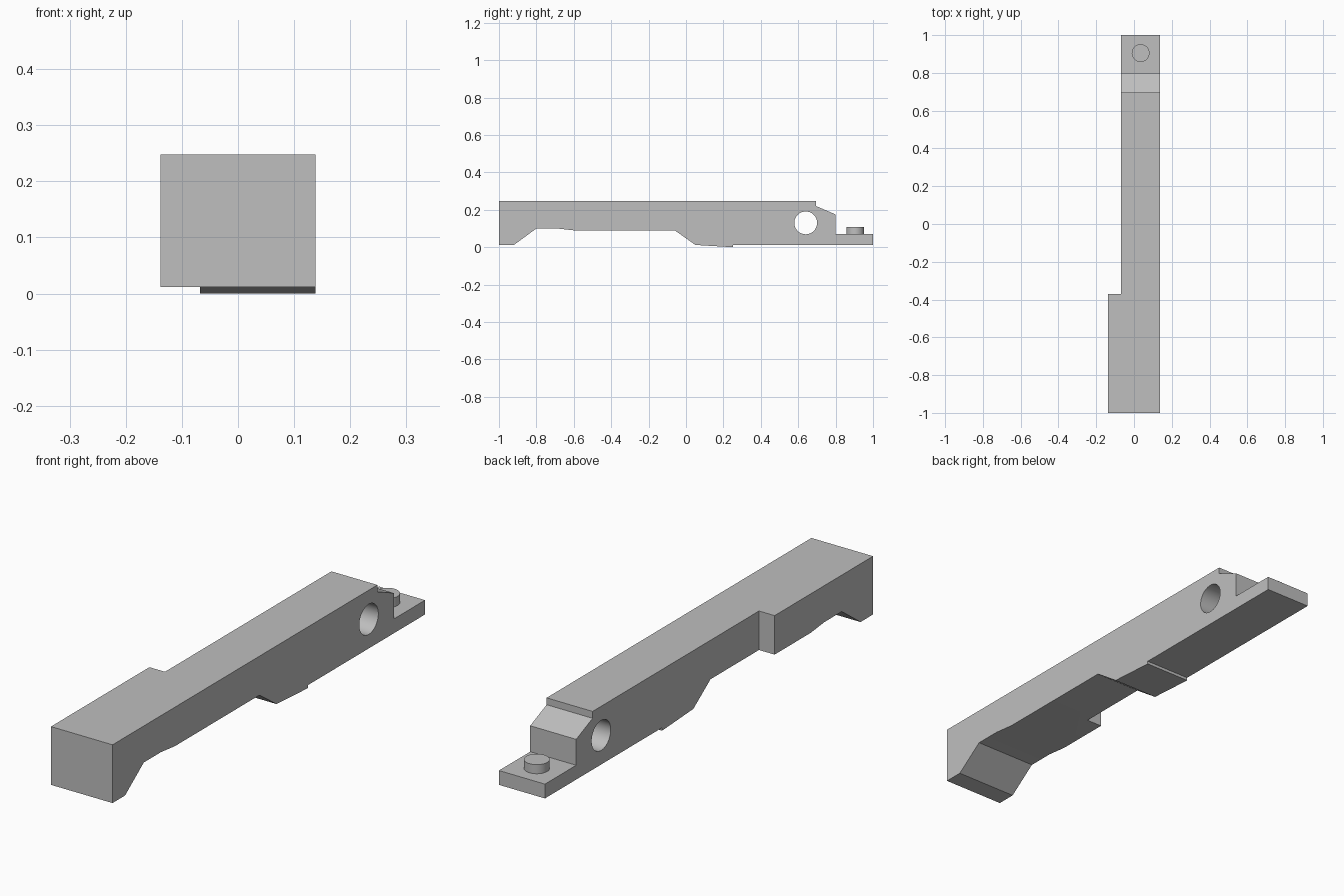
import bpy, bmesh, math

if "Cube" in bpy.data.objects:
    bpy.data.objects.remove(bpy.data.objects["Cube"])

grey = bpy.data.materials.new("light grey")
grey.diffuse_color = (0.52, 0.52, 0.52, 1)
grey.use_nodes = True
grey.node_tree.nodes["Principled BSDF"].inputs["Base Color"].default_value = grey.diffuse_color

HALF_W = 0.138      # half of the full width
SIDE_X = -0.068     # left side of the narrow section


def cut(target, cutter, operation):
    mod = target.modifiers.new(cutter.name, 'BOOLEAN')
    mod.object, mod.operation, mod.solver = cutter, operation, 'EXACT'
    bpy.context.view_layer.objects.active = target
    bpy.ops.object.modifier_apply(modifier=mod.name)
    bpy.data.objects.remove(cutter)


def cylinder(name, radius, depth, location, rotation=(0, 0, 0)):
    bpy.ops.mesh.primitive_cylinder_add(vertices=48, radius=radius, depth=depth,
                                        location=location, rotation=rotation)
    bpy.context.object.name = name
    return bpy.context.object


# Lever body: side profile (y, z) extruded across the full width
profile = [(-1, 0.012), (-0.92, 0.012), (-0.80, 0.10), (-0.69, 0.10), (-0.60, 0.09),
           (-0.06, 0.09), (0.05, 0.012), (0.25, 0), (0.25, 0.012), (1, 0.012),
           (1, 0.07), (0.80, 0.07), (0.80, 0.175), (0.695, 0.22), (0.695, 0.248),
           (-1, 0.248)]
bm = bmesh.new()
face = bm.faces.new([bm.verts.new((-HALF_W, y, z)) for y, z in profile])
extruded = bmesh.ops.extrude_face_region(bm, geom=[face])["geom"]
bmesh.ops.translate(bm, vec=(2 * HALF_W, 0, 0),
                    verts=[v for v in extruded if isinstance(v, bmesh.types.BMVert)])
bmesh.ops.recalc_face_normals(bm, faces=bm.faces)
mesh = bpy.data.meshes.new("lever_body")
bm.to_mesh(mesh)
bm.free()
body = bpy.data.objects.new("lever_body", mesh)
bpy.context.collection.objects.link(body)
mesh.materials.append(grey)

# Narrow the rear section on its left side
bpy.ops.mesh.primitive_cube_add(size=1, location=(SIDE_X - 0.5, -0.37 + 1, 0))
side_cutter = bpy.context.object
side_cutter.scale = (1, 2, 1)
bpy.context.view_layer.update()
cut(body, side_cutter, 'DIFFERENCE')

# Pivot hole through the side
cut(body, cylinder("pivot_hole", 0.061, 1, (0, 0.64, 0.13), (0, math.pi / 2, 0)), 'DIFFERENCE')

# Round peg on the rear tongue
peg = cylinder("peg", 0.047, 0.067, (0.035, 0.905, 0.0735))
peg.data.materials.append(grey)
cut(body, peg, 'UNION')

# Smooth the round walls, keep the edges sharp
bpy.ops.object.select_all(action='DESELECT')
body.select_set(True)
bpy.context.view_layer.objects.active = body
bpy.ops.object.shade_smooth_by_angle(angle=math.radians(12))
for p in body.data.polygons:
    p.material_index = 0
while len(body.data.materials) > 1:
    body.data.materials.pop()
